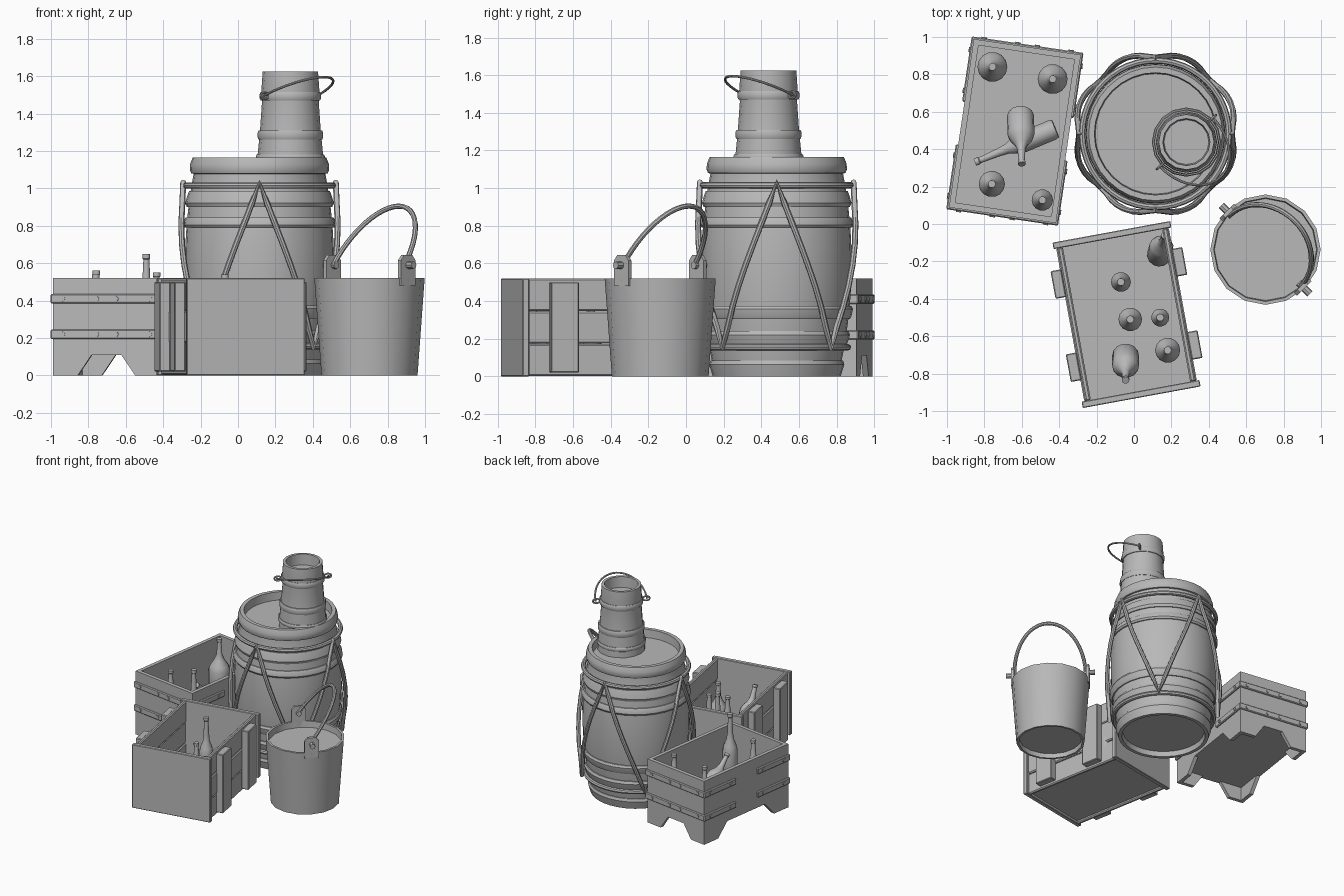
import bpy, bmesh, math
from mathutils import Matrix, Vector

if "Cube" in bpy.data.objects:
    bpy.data.objects.remove(bpy.data.objects["Cube"])

GREY = (0.48, 0.48, 0.48, 1)
grey = bpy.data.materials.new("plain grey")
grey.use_nodes = True
grey.diffuse_color = GREY
grey.node_tree.nodes["Principled BSDF"].inputs["Base Color"].default_value = GREY
parts = []


def finish(name, mesh, matrix=Matrix()):
    mesh.transform(matrix)
    mesh.materials.clear()
    mesh.materials.append(grey)
    obj = bpy.data.objects.new(name, mesh)
    bpy.context.scene.collection.objects.link(obj)
    parts.append(obj)
    return obj


def from_bmesh(name, bm, matrix=Matrix()):
    bmesh.ops.recalc_face_normals(bm, faces=bm.faces)
    mesh = bpy.data.meshes.new(name)
    bm.to_mesh(mesh)
    bm.free()
    return finish(name, mesh, matrix)


def box(name, centre, size, matrix=Matrix(), bevel=0.0):
    bm = bmesh.new()
    bmesh.ops.create_cube(bm, size=1)
    bm.transform(Matrix.Translation(centre) @ Matrix.Diagonal((*size, 1)))
    if bevel:
        bmesh.ops.bevel(bm, geom=bm.edges[:], offset=bevel, segments=1, affect='EDGES')
    return from_bmesh(name, bm, matrix)


def prism(name, outline, thickness, matrix):
    """Extrude an outline drawn in local x and z along local y."""
    bm = bmesh.new()
    face = bm.faces.new([bm.verts.new((x, -thickness / 2, z)) for x, z in outline])
    new = bmesh.ops.extrude_face_region(bm, geom=[face])["geom"]
    bmesh.ops.translate(bm, vec=(0, thickness, 0),
                        verts=[v for v in new if isinstance(v, bmesh.types.BMVert)])
    return from_bmesh(name, bm, matrix)


def lathe(name, profile, matrix, sides=32, closed=False):
    bm = bmesh.new()
    rings = []
    for r, z in profile:
        rings.append([bm.verts.new((r * math.cos(a), r * math.sin(a), z))
                      for a in (math.tau * i / sides for i in range(sides))])
    pairs = list(zip(rings, rings[1:] + (rings[:1] if closed else [])))
    for low, high in pairs:
        for i in range(sides):
            j = (i + 1) % sides
            bm.faces.new((low[i], low[j], high[j], high[i]))
    bmesh.ops.remove_doubles(bm, verts=bm.verts, dist=1e-5)
    return from_bmesh(name, bm, matrix)


def tube(name, points, radius, cyclic=False):
    curve = bpy.data.curves.new(name, 'CURVE')
    curve.dimensions = '3D'
    curve.bevel_depth = radius
    curve.bevel_resolution = 2
    curve.use_fill_caps = True
    spline = curve.splines.new('POLY')
    spline.points.add(len(points) - 1)
    for p, co in zip(spline.points, points):
        p.co = (*co, 1)
    spline.use_cyclic_u = cyclic
    temp = bpy.data.objects.new(name + " path", curve)
    mesh = bpy.data.meshes.new_from_object(temp)
    bpy.data.objects.remove(temp)
    return finish(name, mesh)


def place(x, y, z=0.0, degrees=0.0):
    return Matrix.Translation((x, y, z)) @ Matrix.Rotation(math.radians(degrees), 4, 'Z')


def hoop(name, r_low, r_high, z0, z1, depth, matrix, sides):
    edge = (z1 - z0) * 0.25
    lathe(name, [(r_low - 0.02, z0), (r_low + depth * 0.5, z0), (r_low + depth, z0 + edge),
                 (r_high + depth, z1 - edge), (r_high + depth * 0.5, z1), (r_high - 0.02, z1)],
          matrix, sides, closed=True)


def bottle(base, tip, r):
    base, tip = Vector(base), Vector(tip)
    axis = tip - base
    h = axis.length
    turn = axis.to_track_quat('Z', 'Y').to_matrix().to_4x4()
    lathe("bottle", [(0, 0), (r * 0.9, 0), (r, h * 0.04), (r, h * 0.42), (r * 0.85, h * 0.5),
                     (r * 0.5, h * 0.6), (0.022, h * 0.7), (0.016, h * 0.94),
                     (0.02, h * 0.95), (0.02, h), (0, h)],
          Matrix.Translation(base) @ turn, 14)


def half_loop(centre, side, top, count=24):
    c, s, t = Vector(centre), Vector(side), Vector(top)
    return [c - s * math.cos(a) + t * math.sin(a)
            for a in (math.pi * i / count for i in range(count + 1))]


# Barrel
barrel = place(0.115, 0.482)


def stave(z):
    return 0.398 - 0.2 * (z - 0.6) ** 2


body = [(stave(z), z) for z in (0.02 + 1.06 * i / 16 for i in range(17))]
lathe("barrel_body", [(0, 0.04), (0.305, 0.04), (0.315, 0), (0.335, 0)] + body +
      [(0.35, 1.16), (0.327, 1.16), (0.322, 1.1), (0, 1.1)], barrel)
lathe("barrel_top_rim", [(0.335, 1.075), (0.365, 1.08), (0.373, 1.1), (0.371, 1.13),
                         (0.357, 1.165), (0.327, 1.165), (0.327, 1.12)], barrel, closed=True)
hoop("barrel_bottom_rim", 0.332, stave(0.085), 0.0, 0.085, 0.014, barrel, 32)
for z0, z1 in ((0.9, 0.985), (0.79, 0.845), (0.305, 0.375), (0.16, 0.24)):
    hoop("barrel_hoop", stave(z0), stave(z1), z0, z1, 0.017, barrel, 32)


# Ropes wrapped round the barrel
def on_barrel(angle, z):
    r = max(0.408, stave(z) + 0.037)
    return barrel @ Vector((r * math.cos(angle), r * math.sin(angle), z))


STEPS = 8
zigzag = []
for i in range(8 * STEPS):
    wave = abs((i / STEPS) % 2 - 1)
    zigzag.append(on_barrel(math.tau * i / (8 * STEPS), 0.15 + 0.88 * wave))
tube("zigzag_rope", zigzag, 0.016, True)
for z, r in ((1.015, 0.392), (0.155, 0.378)):
    ring = [barrel @ Vector((r * math.cos(a), r * math.sin(a), z))
            for a in (math.tau * i / 48 for i in range(48))]
    tube("rope_ring", ring, 0.017, True)

# Milk can standing on the barrel lid
can = place(0.28, 0.438)
lathe("can_body", [(0, 1.1), (0.178, 1.1), (0.175, 1.18), (0.163, 1.3), (0.152, 1.46),
                   (0.156, 1.51), (0.148, 1.625), (0.126, 1.625), (0.12, 1.54), (0, 1.54)],
      can, 16)
for z0, z1, r in ((1.15, 1.18, 0.175), (1.26, 1.31, 0.165), (1.47, 1.515, 0.154)):
    hoop("can_band", r, r, z0, z1, 0.01, can, 16)
side = Vector((0.142, 0.13, 0))
tube("can_handle", half_loop((0.28, 0.438, 1.495), side, (0.18, -0.19, 0.1)), 0.007)
for s in (-1, 1):
    eye = Vector((0.28, 0.438, 1.495)) + side * s * 0.97
    tube("can_handle_eye", [eye + Vector((0.02 * math.cos(a), 0.02 * math.cos(a) * 0.9,
                                          0.018 * math.sin(a)))
                            for a in (math.tau * i / 10 for i in range(10))], 0.007, True)

# Bucket with its bail handle
bucket = place(0.703, -0.137)
lathe("bucket_body", [(0, 0.035), (0.235, 0.035), (0.24, 0), (0.257, 0), (0.295, 0.52),
                      (0.277, 0.52), (0.273, 0.47), (0, 0.47)], bucket, 16)
for degrees in (135, -45):
    ear = bucket @ Matrix.Rotation(math.radians(degrees), 4, 'Z')
    prism("handle_ear", [(-0.055, 0.48), (0.055, 0.48), (0.055, 0.615), (0.03, 0.645),
                         (-0.03, 0.645), (-0.055, 0.615)], 0.022,
          ear @ Matrix.Translation((0.282, 0, 0)) @ Matrix.Rotation(math.pi / 2, 4, 'Z'))
    tube("handle_pin", [ear @ Vector((x, 0, 0.59)) for x in (0.25, 0.335)], 0.02)
tube("bucket_handle", half_loop((0.7, -0.145, 0.59), (0.19, -0.19, 0), (0.16, 0.16, 0.315)), 0.014)

# Footed crate with straps and nails
W, L, H = 0.58, 0.91, 0.52
footed = place(-0.637, 0.497, 0, -8.4)
quarter = Matrix.Rotation(math.pi / 2, 4, 'Z')


def footed_outline(w, foot, slope):
    h = w / 2
    return [(-h, 0), (-h + foot, 0), (-h + slope, 0.11), (h - slope, 0.11),
            (h - foot, 0), (h, 0), (h, H), (-h, H)]


def nail(point, direction):
    p, d = Vector(point), Vector(direction)
    tube("strap_nail", [footed @ (p - d * 0.012), footed @ (p + d * 0.006)], 0.014)


for s in (-1, 1):
    prism("footed_crate_end", footed_outline(W, 0.135, 0.21), 0.03,
          footed @ Matrix.Translation((0, s * (L / 2 - 0.015), 0)))
    prism("footed_crate_side", footed_outline(L - 0.004, 0.15, 0.25), 0.03,
          footed @ Matrix.Translation((s * (W / 2 - 0.016), 0, 0)) @ quarter)
    for z in (0.22, 0.41):
        box("end_strap", (0, s * L / 2, z), (W + 0.024, 0.024, 0.05), footed, 0.006)
        for x in (-0.235, -0.053, 0.053, 0.235):
            nail((x, s * (L / 2 + 0.012), z), (0, s, 0))
        for t in (-1, 1):
            box("side_strap", (s * W / 2, t * (L / 2 - 0.165), z), (0.024, 0.35, 0.05),
                footed, 0.006)
            for y in (0.06, 0.28):
                nail((s * (W / 2 + 0.012), t * (L / 2 - y), z), (s, 0, 0))
box("footed_crate_floor", (0, 0, 0.12), (W - 0.05, L - 0.05, 0.02), footed)

# Planked crate with battens
planked = place(-0.04, -0.484, 0, 10.4)
for s in (-1, 1):
    box("planked_crate_end", (0, s * 0.432, H / 2), (0.64, 0.035, H), planked, 0.004)
    for i in range(3):
        box("side_plank", (s * (0.285 + (0.006 if i == 1 else 0)), 0, 0.087 + 0.173 * i),
            (0.03, 0.835, 0.172), planked, 0.008)
    for t in (-1, 1):
        box("side_batten", (s * 0.329, t * 0.226, 0.26), (0.058, 0.15, 0.48), planked, 0.005)
box("planked_crate_floor", (0, 0, 0.035), (0.56, 0.84, 0.03), planked)

# Upright bottles: x, y, floor height, top height, radius
for x, y, floor, top, r in (
        (-0.757, 0.84, 0.13, 0.56, 0.08), (-0.435, 0.775, 0.13, 0.55, 0.08),
        (-0.76, 0.214, 0.13, 0.54, 0.07), (-0.49, 0.128, 0.13, 0.65, 0.057),
        (-0.07, -0.31, 0.05, 0.54, 0.053), (-0.02, -0.51, 0.05, 0.42, 0.063),
        (0.14, -0.50, 0.05, 0.4, 0.048), (0.18, -0.675, 0.05, 0.42, 0.067)):
    bottle((x, y, floor), (x, y, top), r)
# Fallen and leaning bottles
bottle((-0.42, 0.51, 0.2), (-0.85, 0.33, 0.18), 0.055)
bottle((-0.607, 0.59, 0.2), (-0.6, 0.32, 0.42), 0.072)
bottle((-0.045, -0.70, 0.08), (-0.045, -0.835, 0.4), 0.072)
bottle((0.133, -0.17, 0.06), (0.165, -0.06, 0.42), 0.065)

# Smooth the round parts, keep the edges crisp
bpy.ops.object.select_all(action='DESELECT')
for obj in parts:
    obj.select_set(True)
bpy.context.view_layer.objects.active = parts[0]
bpy.ops.object.shade_smooth_by_angle(angle=math.radians(35))
